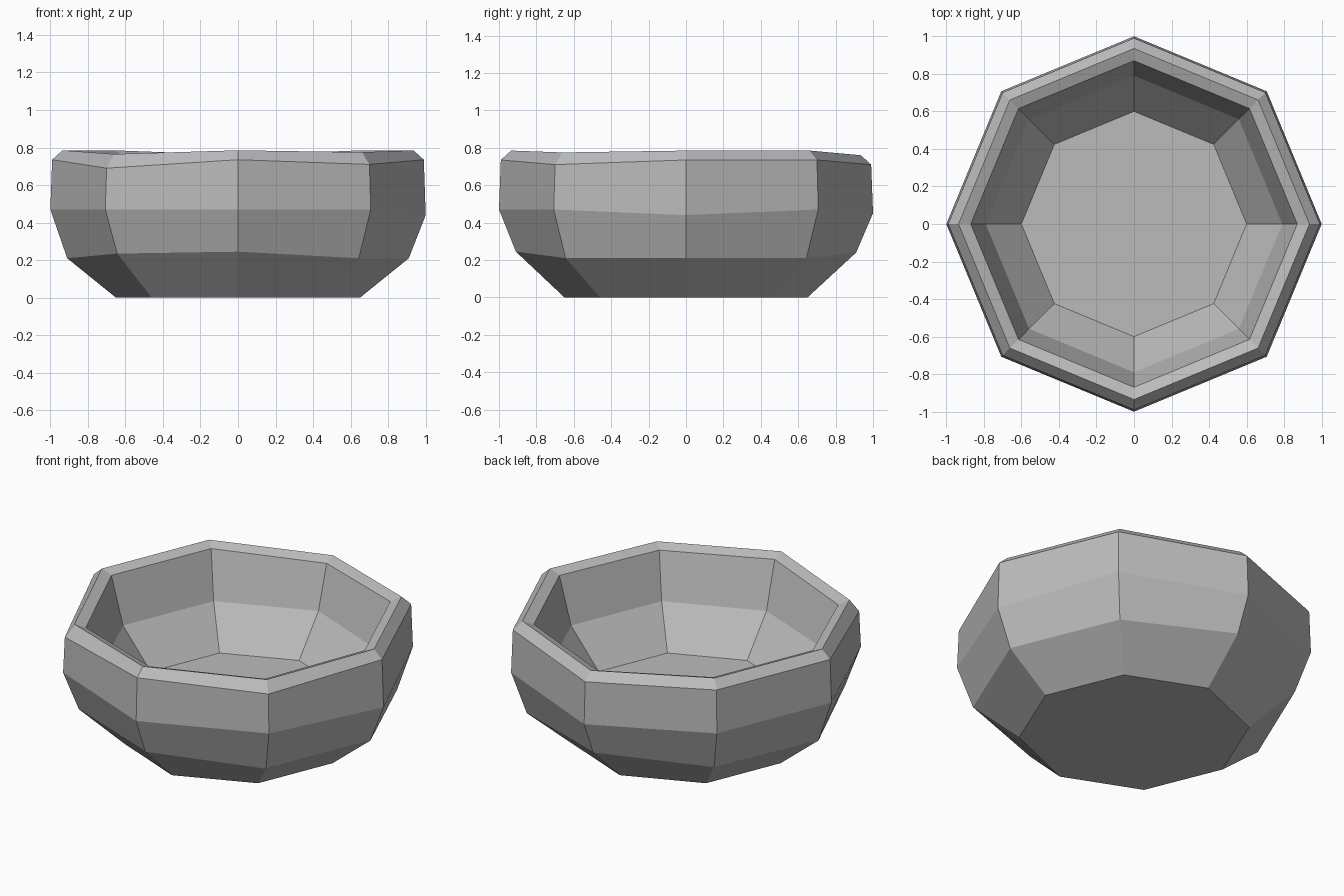
import bpy
import bmesh
from math import cos, sin, pi

default_cube = bpy.data.objects.get("Cube")
if default_cube:
    bpy.data.objects.remove(default_cube, do_unlink=True)

SIDES = 8

# One flat stone grey
stone = bpy.data.materials.new("stone_grey")
stone.use_nodes = True
grey = (0.5, 0.5, 0.5, 1)
stone.diffuse_color = grey
stone.node_tree.nodes["Principled BSDF"].inputs["Base Color"].default_value = grey

# Uneven ring heights, counter-clockwise from +x
belly_low = [0.21, 0.21, 0.24, 0.22, 0.21, 0.235, 0.245, 0.21]
belly_mid = [0.44, 0.47, 0.45, 0.47, 0.47, 0.47, 0.47, 0.47]
shoulder = [0.735, 0.735, 0.71, 0.735, 0.735, 0.69, 0.735, 0.71]
lip = [0.785, 0.785, 0.76, 0.785, 0.785, 0.765, 0.785, 0.775]
inner_lip = [z - 0.025 for z in lip]

# Profile from the base, over the lip, down to the inner floor
profile = [
    (0.65, [0.0] * SIDES),
    (0.91, belly_low),
    (1.0, belly_mid),
    (0.99, shoulder),
    (0.935, lip),
    (0.87, inner_lip),
    (0.79, [0.47] * SIDES),
    (0.6, [0.235] * SIDES),
]

# Bowl: octagonal rings joined by flat faces
bm = bmesh.new()
rings = []
for radius, heights in profile:
    rings.append([
        bm.verts.new((radius * cos(2 * pi * i / SIDES),
                      radius * sin(2 * pi * i / SIDES), z))
        for i, z in enumerate(heights)
    ])
for low, high in zip(rings, rings[1:]):
    for i in range(SIDES):
        j = (i + 1) % SIDES
        bm.faces.new((low[i], low[j], high[j], high[i]))

# Base underside and inner floor
bm.faces.new(rings[0][::-1])
bm.faces.new(rings[-1])
bmesh.ops.recalc_face_normals(bm, faces=bm.faces[:])

mesh = bpy.data.meshes.new("bowl")
bm.to_mesh(mesh)
bm.free()
mesh.materials.append(stone)
bowl = bpy.data.objects.new("bowl", mesh)
bpy.context.collection.objects.link(bowl)
